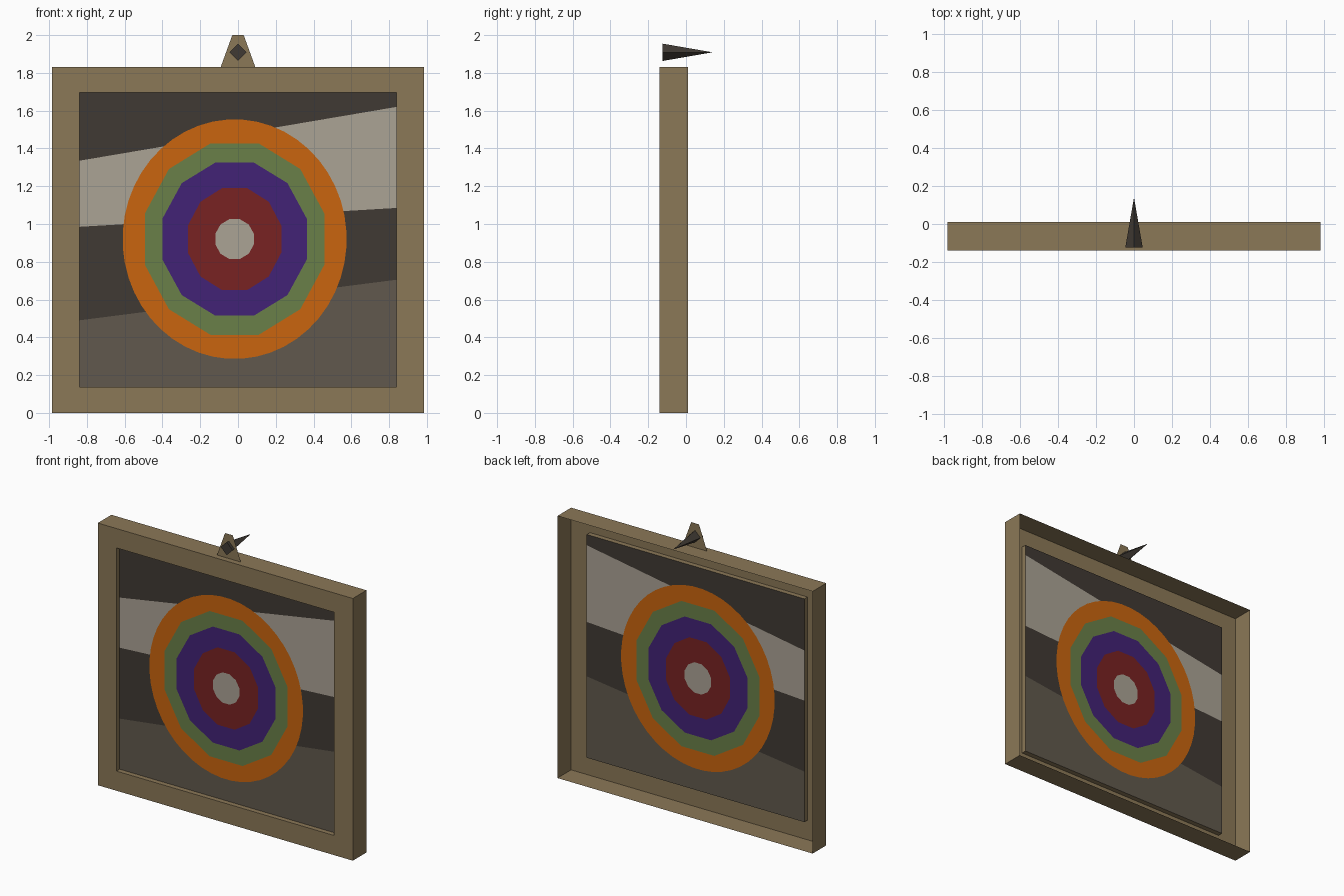
import bpy, bmesh, math
from mathutils import Vector
from mathutils.geometry import delaunay_2d_cdt

if "Cube" in bpy.data.objects:
    bpy.data.objects.remove(bpy.data.objects["Cube"])


def material(name, r, g, b):
    def lin(c):
        c /= 255
        return c / 12.92 if c <= 0.04045 else ((c + 0.055) / 1.055) ** 2.4
    m = bpy.data.materials.new(name)
    m.diffuse_color = (lin(r), lin(g), lin(b), 1)
    m.use_nodes = True
    m.node_tree.nodes["Principled BSDF"].inputs["Base Color"].default_value = m.diffuse_color
    return m


wood = material("tan_wood", 139, 120, 87)
dark = material("charcoal", 64, 58, 52)
mid = material("grey_brown", 97, 89, 77)
light = material("pale_stone", 171, 163, 149)
orange = material("orange", 202, 101, 14)
green = material("moss_green", 106, 128, 72)
purple = material("purple", 66, 34, 118)
red = material("dark_red", 120, 34, 34)


def add_object(name, verts, faces, mats):
    me = bpy.data.meshes.new(name)
    me.from_pydata(verts, [], faces)
    for m in mats:
        me.materials.append(m)
    ob = bpy.data.objects.new(name, me)
    bpy.context.collection.objects.link(ob)
    return ob


FRONT, BACK, CANVAS_Y = -0.14, 0.01, -0.105
HW, Z0, Z1 = 0.84, 0.137, 1.695      # opening half width, bottom, top


# Frame: open-backed shell made of four rectangular loops
def rect(hw, z0, z1, y):
    return [(-hw, y, z0), (hw, y, z0), (hw, y, z1), (-hw, y, z1)]


verts = (rect(0.985, 0, 1.83, BACK) + rect(0.985, 0, 1.83, FRONT)
         + rect(HW, Z0, Z1, FRONT) + rect(HW, Z0, Z1, CANVAS_Y))
faces = [(4 * l + i, 4 * l + (i + 1) % 4, 4 * l + 4 + (i + 1) % 4, 4 * l + 4 + i)
         for l in range(3) for i in range(4)]
add_object("frame", verts, faces, [wood])

# Canvas: one flat sheet cut along the stripe lines and ring outlines
CX, CZ = -0.018, 0.92
stripes = [(1.335, 1.62, dark), (0.985, 1.085, light), (0.49, 0.705, dark)]  # z left, z right, colour above
rings = [(0.102, 0.106, 12, light), (0.247, 0.27, 12, red), (0.382, 0.405, 12, purple),
         (0.475, 0.507, 12, green), (0.592, 0.633, 48, orange)]              # inner to outer

pts, edges = [], []


def add_path(path, closed):
    s, n = len(pts), len(path)
    pts.extend(Vector(p) for p in path)
    edges.extend((s + i, s + (i + 1) % n) for i in range(n if closed else n - 1))


add_path([(-HW, Z0), (HW, Z0), (HW, Z1), (-HW, Z1)], True)
for zl, zr, _ in stripes:
    add_path([(-HW, zl), (HW, zr)], False)
for rx, rz, n, _ in rings:
    k = 1 / math.cos(math.pi / n)    # flat sides touch the radius
    add_path([(CX + rx * k * math.cos((i + 0.5) * math.tau / n),
               CZ + rz * k * math.sin((i + 0.5) * math.tau / n)) for i in range(n)], True)


def canvas_colour(x, z):
    for rx, rz, n, m in rings:
        u, v = (x - CX) / rx, (z - CZ) / rz
        if max(u * math.cos(i * math.tau / n) + v * math.sin(i * math.tau / n)
               for i in range(n)) < 1:
            return m
    for zl, zr, m in stripes:
        if z > zl + (zr - zl) * (x + HW) / (2 * HW):
            return m
    return mid


out = delaunay_2d_cdt(pts, edges, [], 0, 1e-5)
palette = [dark, light, mid, orange, green, purple, red]
canvas = add_object("canvas", [(p.x, CANVAS_Y, p.y) for p in out[0]], out[2], palette)
for f in canvas.data.polygons:
    f.material_index = palette.index(canvas_colour(f.center.x, f.center.z))
bm = bmesh.new()
bm.from_mesh(canvas.data)
for f in bm.faces:
    f.normal_update()
    if f.normal.y > 0:
        f.normal_flip()
bm.to_mesh(canvas.data)
bm.free()

# Hanger: flat tapered tab on top of the frame
add_object("hanger_tab", [(-0.092, -0.1, 1.83), (0.092, -0.1, 1.83),
                          (0.03, -0.1, 2.0), (-0.03, -0.1, 2.0)], [(0, 1, 2, 3)], [wood])

# Nail: four-sided spike pointing to the back
bpy.ops.mesh.primitive_cone_add(vertices=4, radius1=0.046, radius2=0, depth=0.265,
                                location=(0, 0.0075, 1.909), rotation=(-math.pi / 2, 0, 0))
nail = bpy.context.object
nail.name = "nail"
nail.data.materials.append(dark)
